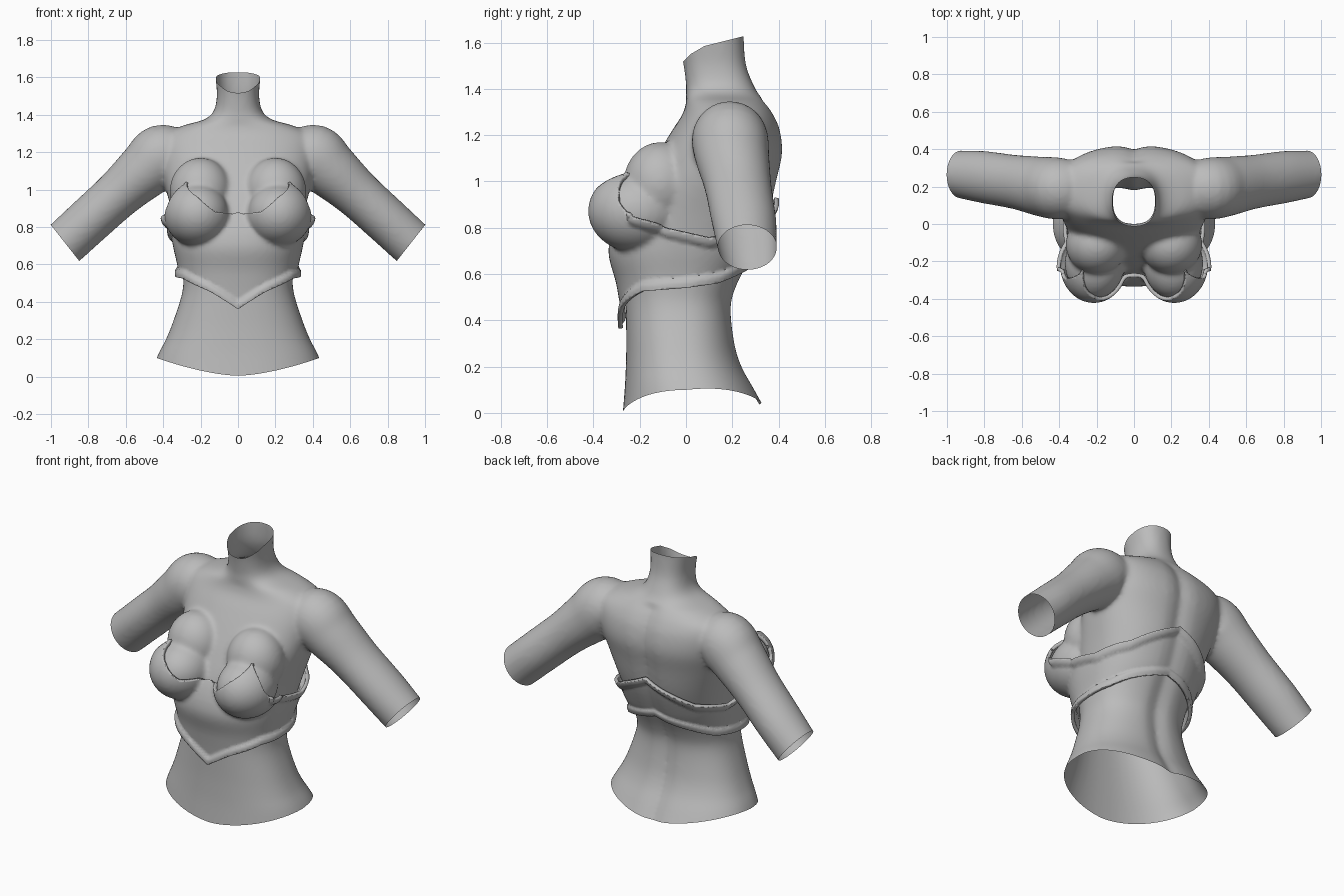
import bpy, bmesh
from math import sin, cos, pi, atan2, exp
from mathutils import Vector, Matrix

cube = bpy.data.objects.get("Cube")
if cube:
    bpy.data.objects.remove(cube)

grey = bpy.data.materials.new("plain grey")
grey.use_nodes = True
grey.diffuse_color = (0.5, 0.5, 0.5, 1)
grey.node_tree.nodes["Principled BSDF"].inputs["Base Color"].default_value = (0.5, 0.5, 0.5, 1)


def resample(rows, steps=5):
    """Smooth spline through rows of numbers."""
    out = []
    for i in range(len(rows) - 1):
        quad = [rows[max(i - 1, 0)], rows[i], rows[i + 1], rows[min(i + 2, len(rows) - 1)]]
        for k in range(steps):
            t = k / steps
            out.append([b + 0.5 * t * (c - a + t * (2 * a - 5 * b + 4 * c - d + t * (3 * (b - c) + d - a)))
                        for a, b, c, d in zip(*quad)])
    return out + [list(rows[-1])]


def interp(points, t):
    for (a, u), (b, v) in zip(points, points[1:]):
        if t <= b:
            return u + (v - u) * max(0, t - a) / (b - a)
    return points[-1][1]


def loft(bm, rings):
    loops = [[bm.verts.new(p) for p in ring] for ring in rings]
    n = len(loops[0])
    for lo, hi in zip(loops, loops[1:]):
        for i in range(n):
            bm.faces.new((lo[i], lo[(i + 1) % n], hi[(i + 1) % n], hi[i]))
    bm.faces.new(loops[0][::-1])
    bm.faces.new(loops[-1])


def power(v, e):
    return abs(v) ** e * (1 if v > 0 else -1)


def torso(bm, rows, groove):
    """Rows are height, half width, front y, back y."""
    rings = []
    for z, w, front, back in resample(rows):
        ring = []
        for i in range(64):
            a = 2 * pi * i / 64
            x = w * power(cos(a), 0.86)
            y = (front + back) / 2 + (back - front) / 2 * power(sin(a), 0.86)
            if sin(a) > 0 and z < 1.35:
                y -= groove * exp(-(x / 0.05) ** 2)
            ring.append((x, y, z))
        rings.append(ring)
    loft(bm, rings)


def arm(bm, rows, side):
    """Rows are x, y, z, radius across, radius in depth."""
    rows = resample(rows)
    rings = []
    for i, (x, y, z, r, ry) in enumerate(rows):
        a, b = rows[max(i - 1, 0)], rows[min(i + 1, len(rows) - 1)]
        d = Vector((b[0] - a[0], 0, b[2] - a[2])).normalized()
        across = Vector((-d.z, 0, d.x)) * r
        ring = []
        for k in range(32):
            t = 2 * pi * k / 32
            p = Vector((x, y, z)) + across * cos(t) + Vector((0, ry, 0)) * sin(t)
            ring.append((p.x * side, p.y, p.z))
        rings.append(ring)
    loft(bm, rings)


def ball(bm, centre, radii):
    bmesh.ops.create_uvsphere(bm, u_segments=40, v_segments=24, radius=1,
                              matrix=Matrix.Translation(centre) @ Matrix.Diagonal((*radii, 1)))


def fuse(name, bm, smooth):
    """Merge overlapping solids into one skin and return it for trimming."""
    bmesh.ops.recalc_face_normals(bm, faces=bm.faces)
    mesh = bpy.data.meshes.new(name)
    bm.to_mesh(mesh)
    bm.free()
    obj = bpy.data.objects.new(name, mesh)
    bpy.context.collection.objects.link(obj)
    remesh = obj.modifiers.new("skin", "REMESH")
    remesh.mode, remesh.voxel_size = "VOXEL", 0.0125
    soft = obj.modifiers.new("soften", "SMOOTH")
    soft.factor, soft.iterations = 0.5, smooth
    bpy.context.view_layer.update()
    done = bpy.data.meshes.new_from_object(obj.evaluated_get(bpy.context.evaluated_depsgraph_get()))
    obj.modifiers.clear()
    obj.data = done
    bm = bmesh.new()
    bm.from_mesh(done)
    return obj, bm


def trim(bm, height, above, region=lambda c: True):
    """Cut along a height that varies over x and y, leaving an open edge."""
    faces = [f for f in bm.faces if region(f.calc_center_median())]
    geom = list({e for f in faces for e in (*f.verts, *f.edges)}) + faces
    for v in bm.verts:
        v.co.z -= height(v.co)
    bmesh.ops.bisect_plane(bm, geom=geom, dist=1e-5, plane_co=(0, 0, 0), plane_no=(0, 0, 1),
                           clear_outer=above, clear_inner=not above)
    for v in bm.verts:
        v.co.z += height(v.co)


def finish(obj, bm):
    bm.to_mesh(obj.data)
    bm.free()
    obj.data.materials.clear()
    obj.data.materials.append(grey)
    obj.data.shade_smooth()


# Body: torso, neck, bust and arms as one skin
bm = bmesh.new()
torso(bm, [(-0.08, 0.5, -0.28, 0.40), (0.1, 0.435, -0.265, 0.30), (0.2, 0.385, -0.26, 0.245),
           (0.3, 0.345, -0.258, 0.215), (0.45, 0.298, -0.26, 0.2), (0.55, 0.295, -0.265, 0.225),
           (0.7, 0.315, -0.28, 0.3), (0.85, 0.345, -0.25, 0.36), (1.0, 0.385, -0.185, 0.395),
           (1.12, 0.41, -0.12, 0.42), (1.22, 0.42, -0.06, 0.41), (1.29, 0.40, -0.015, 0.38),
           (1.34, 0.30, 0.0, 0.345), (1.375, 0.18, 0.0, 0.315), (1.42, 0.13, 0.0, 0.29),
           (1.5, 0.113, -0.01, 0.26), (1.6, 0.12, -0.03, 0.25), (1.7, 0.13, -0.04, 0.25)], 0.022)
for s in (1, -1):
    ball(bm, (s * 0.21, -0.21, 0.87), (0.16, 0.19, 0.16))
    ball(bm, (s * 0.2, -0.11, 0.99), (0.165, 0.16, 0.18))
    arm(bm, [(0.28, 0.19, 1.19, 0.12, 0.14), (0.4, 0.19, 1.18, 0.17, 0.165), (0.5, 0.2, 1.1, 0.152, 0.16),
             (0.64, 0.225, 0.975, 0.13, 0.145), (0.8, 0.25, 0.83, 0.126, 0.14),
             (0.925, 0.265, 0.715, 0.124, 0.128), (1.03, 0.28, 0.62, 0.12, 0.12)], s)
body, bm = fuse("body", bm, 9)


def hip_line(p):
    return 0.005 + 0.1 * max(0, p.y) + 0.095 * (abs(p.x) / 0.435) ** 1.6


def neck_line(p):
    return interp([(-0.03, 1.5), (0.02, 1.55), (0.08, 1.585), (0.26, 1.63)], p.y)


trim(bm, hip_line, False, lambda c: c.z < 0.3)
trim(bm, neck_line, True, lambda c: c.z > 1.42)
for s in (1, -1):
    trim(bm, lambda p: 0.715 + (abs(p.x) - 0.925) * 1.27, False, lambda c: c.x * s > 0.6)
finish(body, bm)

# Corset: a fuller shell with bust cups, pointed hem and peaked back
bm = bmesh.new()
torso(bm, [(0.2, 0.33, -0.27, 0.23), (0.36, 0.315, -0.272, 0.225), (0.55, 0.318, -0.3, 0.24),
           (0.7, 0.348, -0.335, 0.315), (0.85, 0.372, -0.295, 0.375), (1.0, 0.4, -0.2, 0.41),
           (1.15, 0.42, -0.14, 0.43)], 0.015)
for s in (1, -1):
    ball(bm, (s * 0.215, -0.215, 0.872), (0.182, 0.208, 0.178))
corset, bm = fuse("corset", bm, 3)

hem = [(0, 0.36), (0.5, 0.455), (1.0, 0.525), (1.57, 0.54), (2.0, 0.56), (2.4, 0.6), (pi, 0.66)]
top = [(0, 0.88), (0.1, 0.87), (0.3, 0.88), (0.5, 0.96), (0.68, 1.01), (0.82, 1.04), (0.92, 0.91),
       (1.02, 0.85), (1.32, 0.8), (1.85, 0.755), (2.4, 0.79), (pi, 0.93)]


def around(p):
    return atan2(abs(p.x), -p.y)


def hem_line(p):
    return interp(hem, around(p))


def top_line(p):
    return interp(top, around(p))


trim(bm, top_line, True)
trim(bm, hem_line, False)

# Raised rolls along the hem and the side and back top edge
bm.normal_update()
offsets = []
for v in bm.verts:
    low = (v.co.z - hem_line(v.co)) / 0.045
    high = (top_line(v.co) - v.co.z) / 0.045
    lift = 0.02 * max(0, 1 - low ** 4)
    if around(v.co) > 1.0:
        lift += 0.02 * max(0, 1 - high ** 4)
    out = Vector((v.normal.x, v.normal.y, 0))
    offsets.append((v, out * lift))
for v, move in offsets:
    v.co += move
finish(corset, bm)
lip = corset.modifiers.new("thickness", "SOLIDIFY")
lip.thickness, lip.offset = 0.02, -1
bpy.context.view_layer.objects.active = corset
corset.select_set(True)
bpy.ops.object.shade_smooth_by_angle(angle=0.9)
